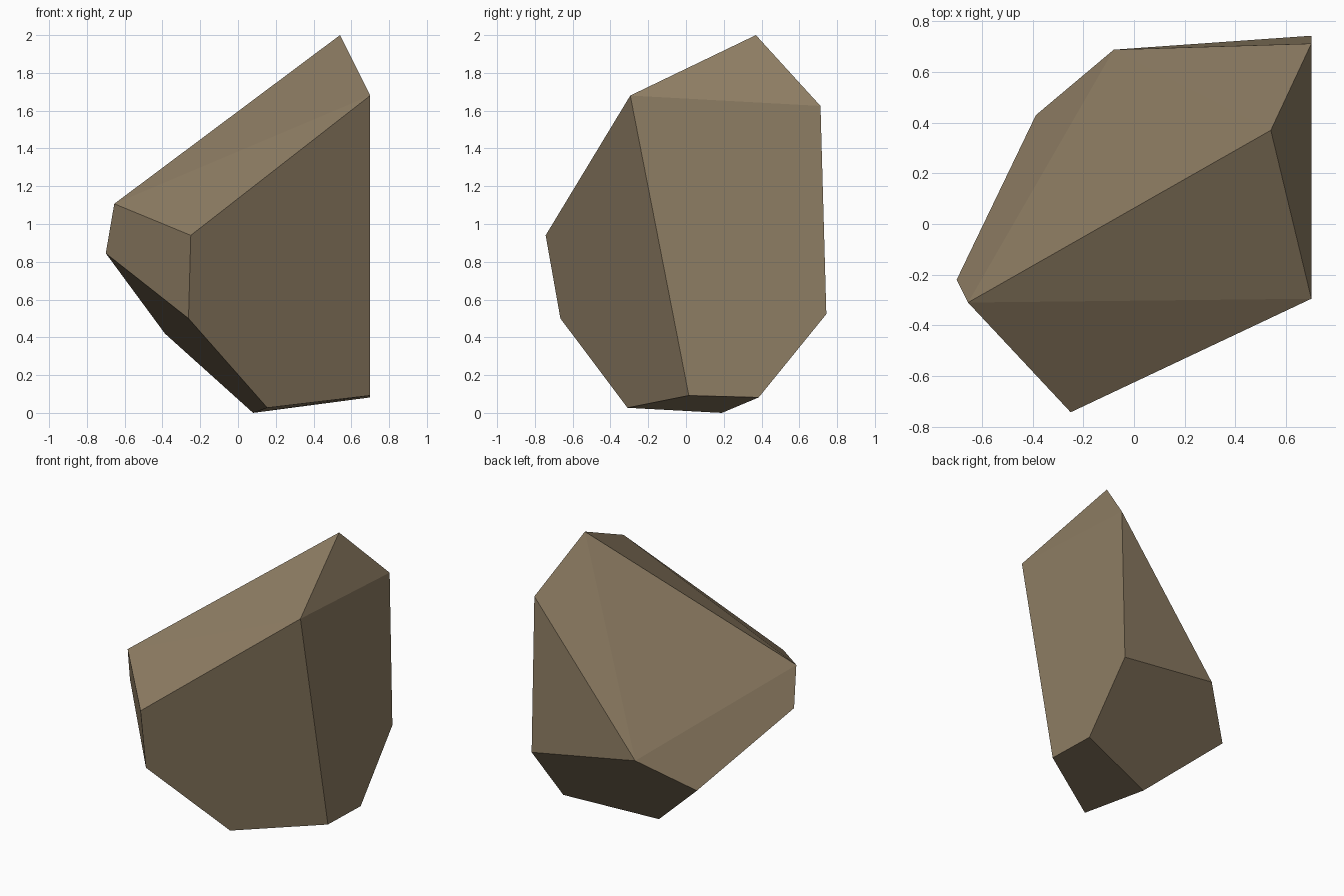
import bpy, bmesh, math

if "Cube" in bpy.data.objects:
    bpy.data.objects.remove(bpy.data.objects["Cube"])

# Corner points of the faceted boulder, grouped by region
peak = [(0.54, 0.37, 2.0), (0.70, -0.295, 1.68), (0.70, 0.712, 1.625)]
left_side = [(-0.655, -0.31, 1.107), (-0.70, -0.22, 0.845), (-0.387, 0.43, 0.42)]
front_edge = [(-0.25, -0.743, 0.94), (-0.262, -0.665, 0.50)]
back_edge = [(0.70, 0.743, 0.523), (-0.08, 0.688, 0.65)]
base = [(0.08, 0.19, 0.0), (0.155, -0.31, 0.027), (0.70, 0.015, 0.092), (0.70, 0.385, 0.082)]

# Boulder: convex hull of the corners, near-flat triangles merged into facets
bm = bmesh.new()
for p in peak + left_side + front_edge + back_edge + base:
    bm.verts.new(p)
bmesh.ops.convex_hull(bm, input=bm.verts[:])
bmesh.ops.dissolve_limit(bm, angle_limit=math.radians(1.5),
                         verts=bm.verts[:], edges=bm.edges[:])
bmesh.ops.recalc_face_normals(bm, faces=bm.faces[:])
mesh = bpy.data.meshes.new("boulder")
bm.to_mesh(mesh)
bm.free()

# Single stone colour, flat faces
stone = bpy.data.materials.new("brown stone")
stone.diffuse_color = (0.27, 0.205, 0.125, 1.0)
stone.use_nodes = True
stone.node_tree.nodes["Principled BSDF"].inputs["Base Color"].default_value = stone.diffuse_color
mesh.materials.append(stone)
boulder = bpy.data.objects.new("boulder", mesh)
bpy.context.collection.objects.link(boulder)
